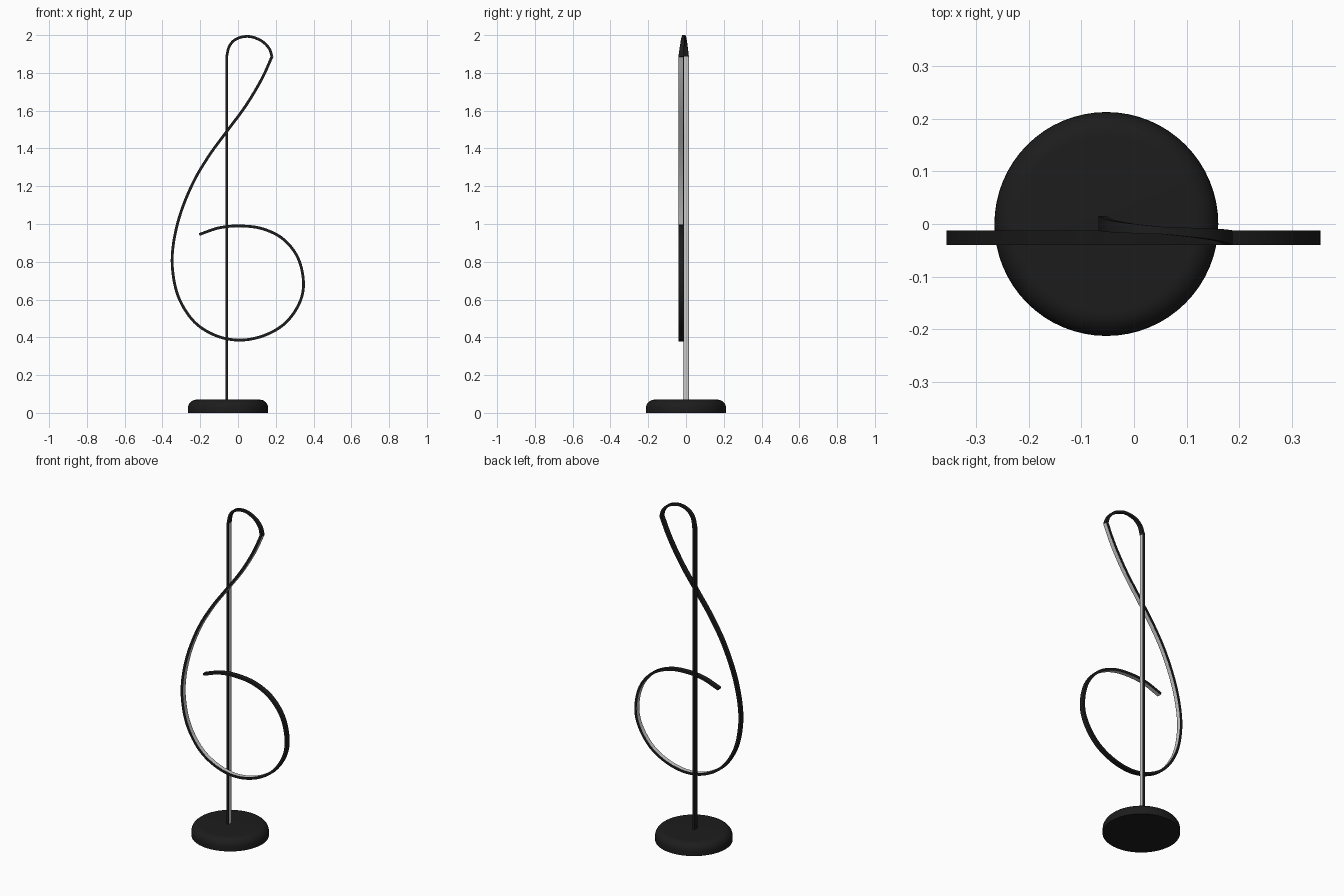
import bpy, bmesh, math
from mathutils import Vector

if "Cube" in bpy.data.objects:
    bpy.data.objects.remove(bpy.data.objects["Cube"])


def material(name, rgb):
    m = bpy.data.materials.new(name)
    m.diffuse_color = (*rgb, 1)
    m.use_nodes = True
    m.node_tree.nodes["Principled BSDF"].inputs["Base Color"].default_value = m.diffuse_color
    return m


black = material("matte_black", (0.012, 0.012, 0.012))
white = material("diffuser_white", (0.8, 0.8, 0.8))


def finish(name, bm, mat):
    bmesh.ops.recalc_face_normals(bm, faces=bm.faces)
    me = bpy.data.meshes.new(name)
    bm.to_mesh(me)
    bm.free()
    ob = bpy.data.objects.new(name, me)
    bpy.context.collection.objects.link(ob)
    me.materials.append(mat)
    bpy.ops.object.select_all(action='DESELECT')
    ob.select_set(True)
    bpy.context.view_layer.objects.active = ob
    bpy.ops.object.shade_smooth_by_angle(angle=math.radians(35))
    return ob


def spline(pts, steps=8):
    """Catmull-Rom curve through (x, z) points."""
    p = [Vector(q) for q in pts]
    p = [2 * p[0] - p[1]] + p + [2 * p[-1] - p[-2]]
    out = []
    for a, b, c, d in zip(p, p[1:], p[2:], p[3:]):
        for i in range(steps):
            t = i / steps
            out.append(0.5 * (2 * b + (c - a) * t + (2 * a - 5 * b + 4 * c - d) * t * t
                              + (3 * b - a - 3 * c + d) * t ** 3))
    return out + [p[-2]]


def ribbon(name, path, n0, n1, y_of, w_of, mat, ends=(None, None)):
    """Sweep a flat bar along an (x, z) path; n0..n1 is its span across the path."""
    bm = bmesh.new()
    rings = []
    last = len(path) - 1
    for i, p in enumerate(path):
        t = (path[min(i + 1, last)] - path[max(i - 1, 0)]).normalized()
        if i == 0 and ends[0]:
            t = Vector(ends[0]).normalized()
        if i == last and ends[1]:
            t = Vector(ends[1]).normalized()
        n = Vector((-t.y, t.x))
        u = i / last
        y, w = y_of(u), w_of(u) / 2
        ring = []
        for k, dy in ((n0, -w), (n1, -w), (n1, w), (n0, w)):
            q = p + n * k
            ring.append(bm.verts.new((q.x, y + dy, q.y)))
        rings.append(ring)
    for a, b in zip(rings, rings[1:]):
        for j in range(4):
            k = (j + 1) % 4
            bm.faces.new((a[j], a[k], b[k], b[j]))
    bm.faces.new(rings[0])
    bm.faces.new(rings[-1])
    return finish(name, bm, mat)


H, W, LED = 0.007, 0.028, 0.022
PX, LY = -0.06, -0.026

# Round base with a rounded top edge
R, TOP, r = 0.2125, 0.07, 0.045
profile = [(0, 0), (R, 0)]
profile += [(R - r + r * math.cos(a), TOP - r + r * math.sin(a))
            for a in (math.pi / 2 * i / 8 for i in range(9))] + [(0, TOP)]
bm = bmesh.new()
vs = [bm.verts.new((x, 0, z)) for x, z in profile]
es = [bm.edges.new(e) for e in zip(vs, vs[1:])]
bmesh.ops.spin(bm, geom=vs + es, cent=(0, 0, 0), axis=(0, 0, 1),
               angle=2 * math.pi, steps=64)
bmesh.ops.remove_doubles(bm, verts=bm.verts, dist=1e-5)
finish("base", bm, black).location.x = -0.0525

# Upright pole with its light strip facing right
pole = [Vector((PX, 1.887)), Vector((PX, 0.06))]
ribbon("pole", pole, -H, H, lambda u: 0.001, lambda u: W, black)
ribbon("pole_light", pole, H - 0.002, H + 0.0008, lambda u: 0.001, lambda u: LED, white)

# Arch at the top, narrowing midway as it shifts forward
arch = spline([(PX, 1.887), (-0.045, 1.943), (-0.008, 1.98), (0.055, 1.993),
               (0.12, 1.972), (0.163, 1.932), (0.18, 1.887)])
ribbon("top_arch", arch, -H, H, lambda u: 0.001 + (LY - 0.001) * u,
       lambda u: W * (0.5 + 0.5 * abs(2 * u - 1)), black, ends=((0, 1), (0.15, -1)))

# Large curl with its light strip on the inside
curl = spline([(0.18, 1.887), (0.124, 1.765), (0.04, 1.625), (-0.06, 1.49),
               (-0.15, 1.367), (-0.235, 1.225), (-0.305, 1.055), (-0.343, 0.89),
               (-0.346, 0.75), (-0.312, 0.605), (-0.23, 0.48), (-0.115, 0.408),
               (0.012, 0.385), (0.14, 0.41), (0.25, 0.475), (0.325, 0.58),
               (0.347, 0.69), (0.318, 0.82), (0.24, 0.92), (0.13, 0.975),
               (0.01, 0.99), (-0.1, 0.98), (-0.205, 0.945)])
ribbon("curl", curl, -H, H, lambda u: LY, lambda u: W, black)
ribbon("curl_light", curl, H - 0.002, H + 0.0008, lambda u: LY, lambda u: LED, white)
